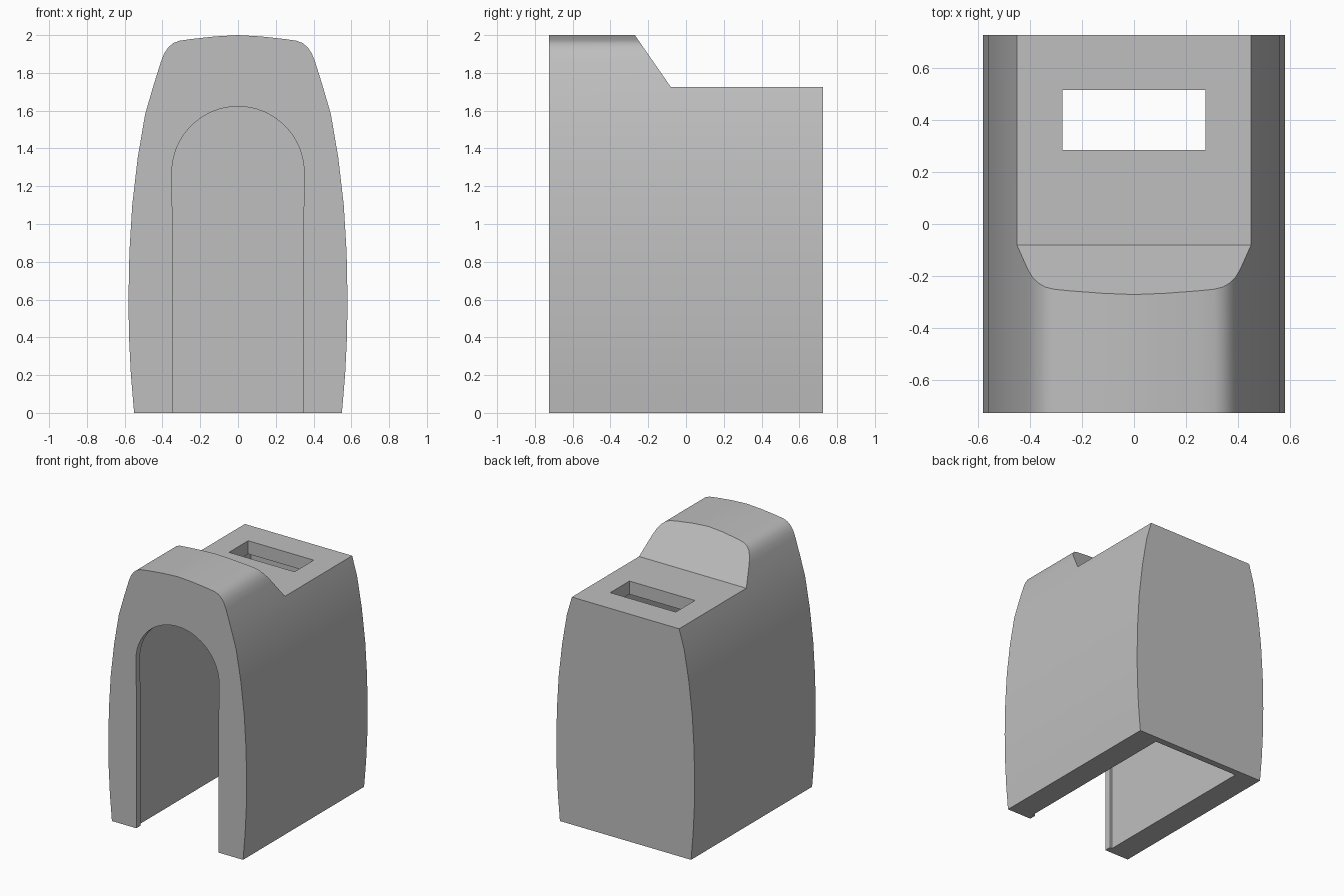
import bpy, bmesh, math
from mathutils import Vector

cube = bpy.data.objects.get("Cube")
if cube:
    bpy.data.objects.remove(cube, do_unlink=True)

grey = bpy.data.materials.new("plain_grey")
grey.use_nodes = True
colour = (0.52, 0.52, 0.52, 1)
grey.diffuse_color = colour
grey.node_tree.nodes["Principled BSDF"].inputs["Base Color"].default_value = colour


def prism(name, outline, start, end, axis):
    """Extrude an outline along x or y; the outline is (y, z) or (x, z)."""
    bm = bmesh.new()
    place = {"x": lambda a, b: (start, a, b), "y": lambda a, b: (a, start, b)}[axis]
    direction = Vector((1, 0, 0)) if axis == "x" else Vector((0, 1, 0))
    face = bm.faces.new([bm.verts.new(place(a, b)) for a, b in outline])
    side = bmesh.ops.extrude_face_region(bm, geom=[face])["geom"]
    moved = [v for v in side if isinstance(v, bmesh.types.BMVert)]
    bmesh.ops.translate(bm, verts=moved, vec=direction * (end - start))
    bmesh.ops.recalc_face_normals(bm, faces=bm.faces)
    mesh = bpy.data.meshes.new(name)
    bm.to_mesh(mesh)
    bm.free()
    mesh.materials.append(grey)
    obj = bpy.data.objects.new(name, mesh)
    bpy.context.collection.objects.link(obj)
    return obj


def mirrored(half):
    """Complete a right-hand outline running from the bottom to the top."""
    return half + [(-x, z) for x, z in reversed(half) if x > 1e-4]


def rectangle(a, b, c, d):
    return [(a, c), (b, c), (b, d), (a, d)]


def cut(target, cutter):
    mod = target.modifiers.new("cut", "BOOLEAN")
    mod.operation = "DIFFERENCE"
    mod.solver = "EXACT"
    mod.object = cutter
    bpy.context.view_layer.objects.active = target
    bpy.ops.object.modifier_apply(modifier=mod.name)
    bpy.data.objects.remove(cutter, do_unlink=True)


# Bulging outer shell with a rounded crown
shell = [(0.55, 0), (0.567, 0.2), (0.577, 0.4), (0.58, 0.6), (0.575, 0.85),
         (0.56, 1.1), (0.531, 1.35), (0.492, 1.58), (0.45, 1.725),
         (0.408, 1.86), (0.391, 1.902), (0.369, 1.935), (0.342, 1.958),
         (0.31, 1.97), (0.25, 1.979), (0.12, 1.993), (0, 2)]
body = prism("housing", mirrored(shell), -0.725, 0.725, "y")

# Lowered rear deck with a sloping step
step = [(-0.271, 2), (-0.08, 1.725), (1, 1.725), (1, 2.4), (-0.549, 2.4)]
cut(body, prism("step_cutter", step, -1, 1, "x"))

# Hollow inside, open underneath
cut(body, prism("hollow_cutter", rectangle(-0.365, 0.365, -0.2, 1.625),
                -0.675, 0.675, "y"))

# Arched doorway through the thin front wall
arch = [(0.345, -0.2), (0.345, 1.08), (0.35, 1.1)]
arch += [(0.35 * math.cos(math.pi * i / 32), 1.272 + 0.35 * math.sin(math.pi * i / 32))
         for i in range(17)]
cut(body, prism("doorway_cutter", mirrored(arch), -1, -0.6, "y"))

# Slot through the rear deck
cut(body, prism("slot_cutter", rectangle(-0.275, 0.275, 1.5, 1.9),
                0.285, 0.515, "y"))

# Smooth shading on the curves, crisp edges elsewhere
bpy.ops.object.select_all(action="DESELECT")
body.select_set(True)
bpy.context.view_layer.objects.active = body
bpy.ops.object.shade_smooth_by_angle(angle=math.radians(30))
